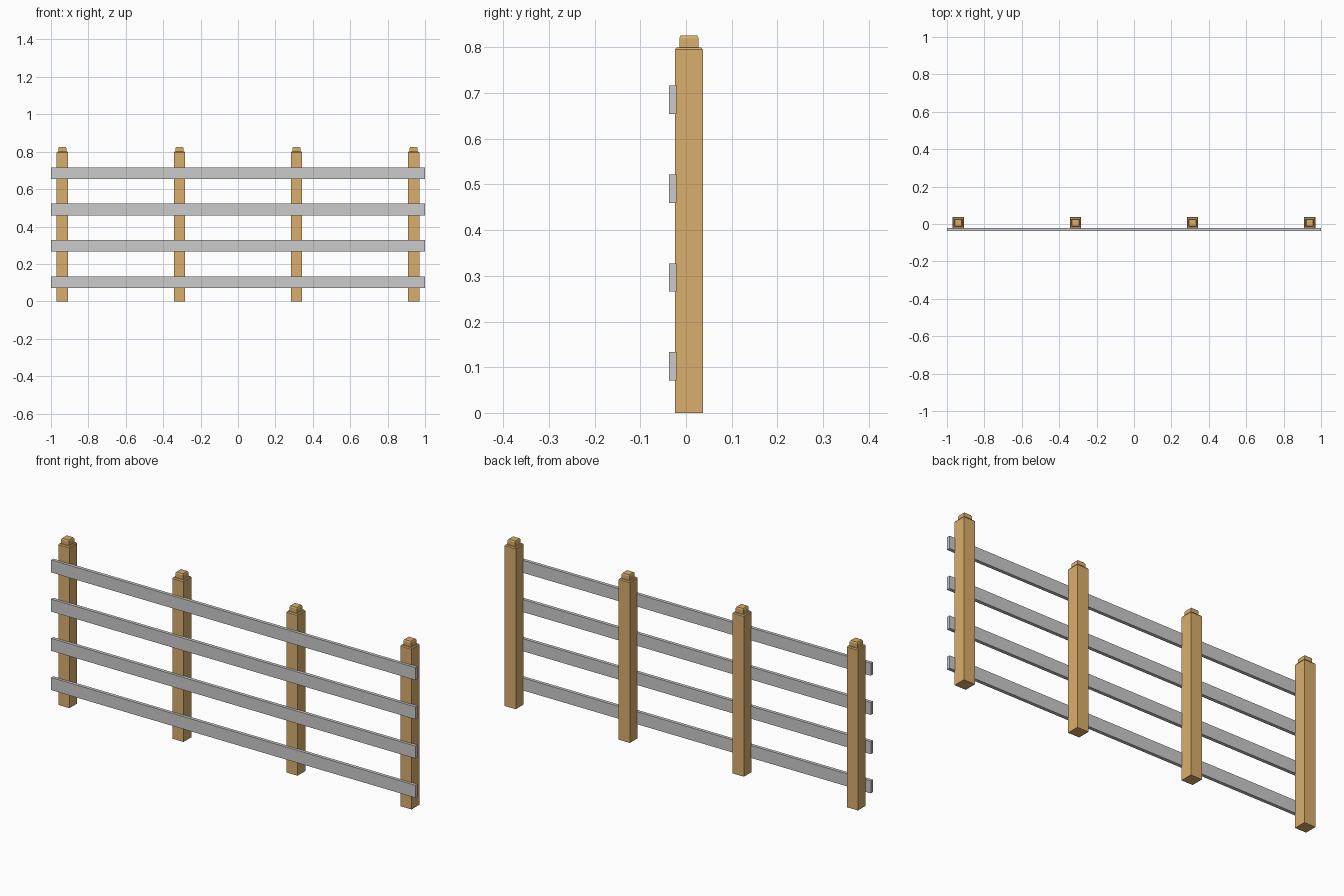
import bpy, bmesh

if "Cube" in bpy.data.objects:
    bpy.data.objects.remove(bpy.data.objects["Cube"])

# Post silhouette: (half width, height), square in section
PROFILE = [(0.0305, 0.0), (0.0305, 0.795), (0.027, 0.80),
           (0.021, 0.80), (0.021, 0.82), (0.018, 0.826)]

wood = bpy.data.materials.new("wood")
wood.diffuse_color = (0.70, 0.42, 0.15, 1)
wood.use_nodes = True
wood.node_tree.nodes["Principled BSDF"].inputs["Base Color"].default_value = wood.diffuse_color


def make_object(name, bm, location):
    bmesh.ops.recalc_face_normals(bm, faces=bm.faces)
    mesh = bpy.data.meshes.new(name)
    bm.to_mesh(mesh)
    bm.free()
    obj = bpy.data.objects.new(name, mesh)
    obj.location = location
    bpy.context.collection.objects.link(obj)
    return obj


def post(name, x, y):
    bm = bmesh.new()
    rings = [[bm.verts.new((sx * h, sy * h, z))
              for sx, sy in ((-1, -1), (1, -1), (1, 1), (-1, 1))]
             for h, z in PROFILE]
    for a, b in zip(rings, rings[1:]):
        for i in range(4):
            j = (i + 1) % 4
            bm.faces.new((a[i], a[j], b[j], b[i]))
    bm.faces.new(rings[0][::-1])
    bm.faces.new(rings[-1])
    make_object(name, bm, (x, y, 0)).data.materials.append(wood)


def rail(name, y, z):
    bm = bmesh.new()
    bmesh.ops.create_cube(bm, size=1)
    bmesh.ops.scale(bm, vec=(2.0, 0.0165, 0.062), verts=bm.verts)
    make_object(name, bm, (0, y, z))


# Four wooden posts with stepped caps
for i in range(4):
    post(f"post_{i + 1}", -0.939 + i * 0.626, 0.0065)

# Four horizontal rails set slightly into the front of the posts
for i in range(4):
    rail(f"rail_{i + 1}", -0.0288, 0.102 + i * 0.1945)
